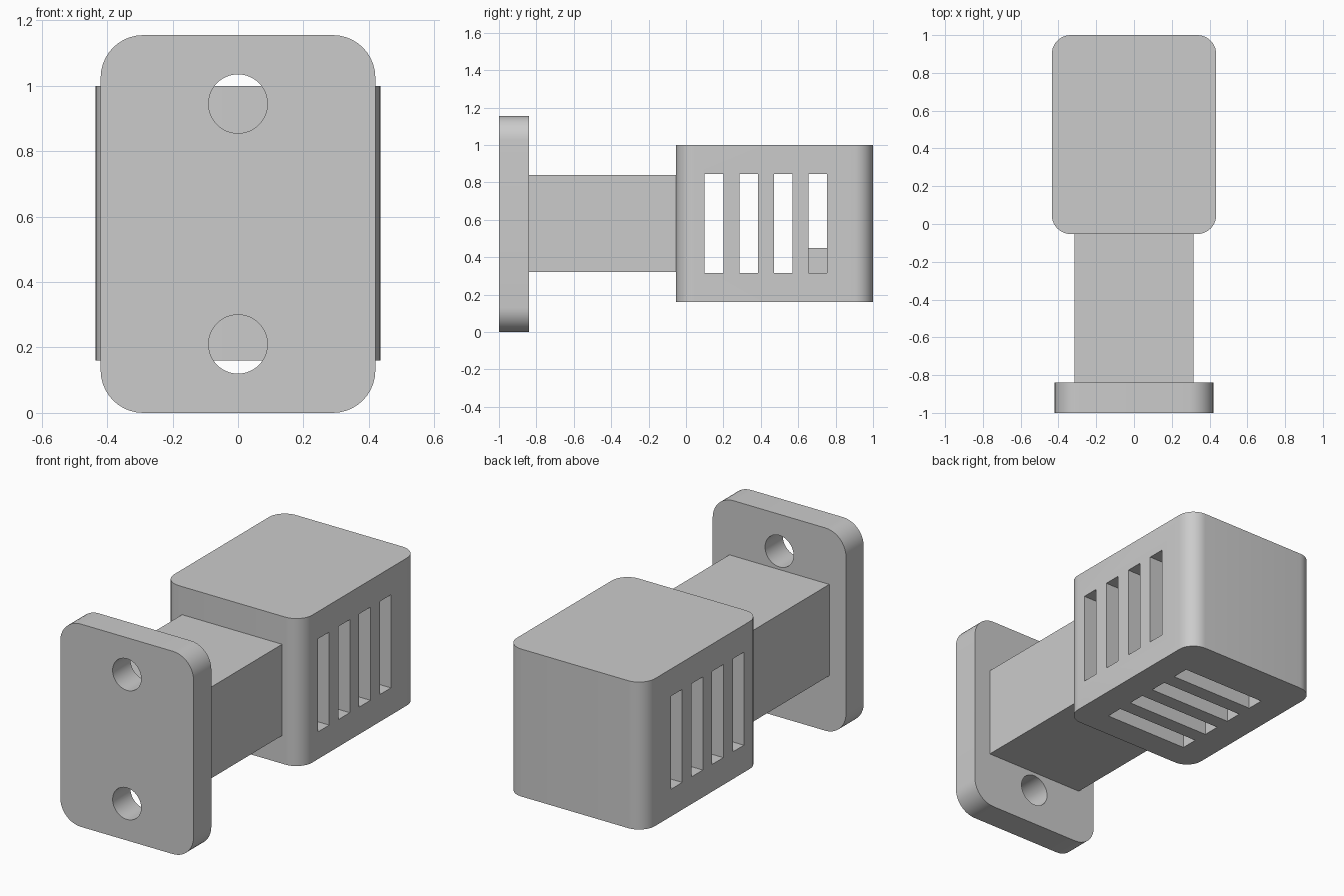
import bpy, bmesh, math
from mathutils import Vector

cube = bpy.data.objects.get("Cube")
if cube:
    bpy.data.objects.remove(cube, do_unlink=True)

grey = bpy.data.materials.new("light_grey")
grey.use_nodes = True
grey.diffuse_color = (0.6, 0.6, 0.6, 1)
grey.node_tree.nodes["Principled BSDF"].inputs["Base Color"].default_value = (0.6, 0.6, 0.6, 1)


def finish(name, bm):
    mesh = bpy.data.meshes.new(name)
    bm.to_mesh(mesh)
    bm.free()
    mesh.materials.append(grey)
    obj = bpy.data.objects.new(name, mesh)
    bpy.context.collection.objects.link(obj)
    return obj


def box(name, x, y, z, round_axis=None, radius=0):
    """Box from (min, max) ranges; edges along round_axis may be rounded."""
    bm = bmesh.new()
    bmesh.ops.create_cube(bm, size=1)
    for v in bm.verts:
        v.co = Vector([(a + b) / 2 + c * (b - a) for (a, b), c in zip((x, y, z), v.co)])
    if round_axis is not None:
        edges = []
        for e in bm.edges:
            d = (e.verts[0].co - e.verts[1].co).normalized()
            if abs(d[round_axis]) > 0.9:
                edges.append(e)
        bmesh.ops.bevel(bm, geom=edges, offset=radius, segments=10, profile=0.5, affect='EDGES')
    return finish(name, bm)


def cylinder_y(name, z, y, radius):
    bm = bmesh.new()
    bmesh.ops.create_cone(bm, cap_ends=True, segments=48, radius1=radius, radius2=radius, depth=0.4)
    for v in bm.verts:
        v.co = Vector((v.co.x, y + v.co.z, z - v.co.y))
    bmesh.ops.recalc_face_normals(bm, faces=bm.faces)
    return finish(name, bm)


def activate(obj):
    bpy.ops.object.select_all(action='DESELECT')
    obj.select_set(True)
    bpy.context.view_layer.objects.active = obj


def cut(target, cutter):
    cutter.hide_render = True
    mod = target.modifiers.new("cut", 'BOOLEAN')
    mod.operation = 'DIFFERENCE'
    mod.solver = 'EXACT'
    mod.object = cutter
    activate(target)
    bpy.ops.object.modifier_apply(modifier=mod.name)
    bpy.data.objects.remove(cutter, do_unlink=True)


def smooth(obj):
    activate(obj)
    bpy.ops.object.shade_smooth_by_angle(angle=math.radians(30))


# Mounting plate with two bolt holes
plate = box("mounting_plate", (-0.42, 0.42), (-1, -0.84), (0, 1.155), 1, 0.13)
for z in (0.21, 0.945):
    cut(plate, cylinder_y("hole_cutter", z, -0.92, 0.09))
smooth(plate)

# Rectangular arm
box("arm", (-0.315, 0.315), (-0.84, -0.053), (0.32, 0.84))

# Hollow housing with vents through both sides and the underside
housing = box("housing", (-0.435, 0.435), (-0.053, 1), (0.16, 1), 2, 0.1)
cut(housing, box("cavity_cutter", (-0.335, 0.335), (0.05, 0.9), (0.26, 0.9)))
for i in range(4):
    y = 0.1 + i * 0.185
    cut(housing, box("side_vent_cutter", (-0.6, 0.6), (y, y + 0.1), (0.315, 0.845)))
    cut(housing, box("bottom_vent_cutter", (-0.265, 0.265), (y, y + 0.1), (0, 0.5)))
smooth(housing)

# Block inside the rear of the housing
box("inner_block", (-0.25, 0.25), (0.62, 0.9), (0.26, 0.45))
